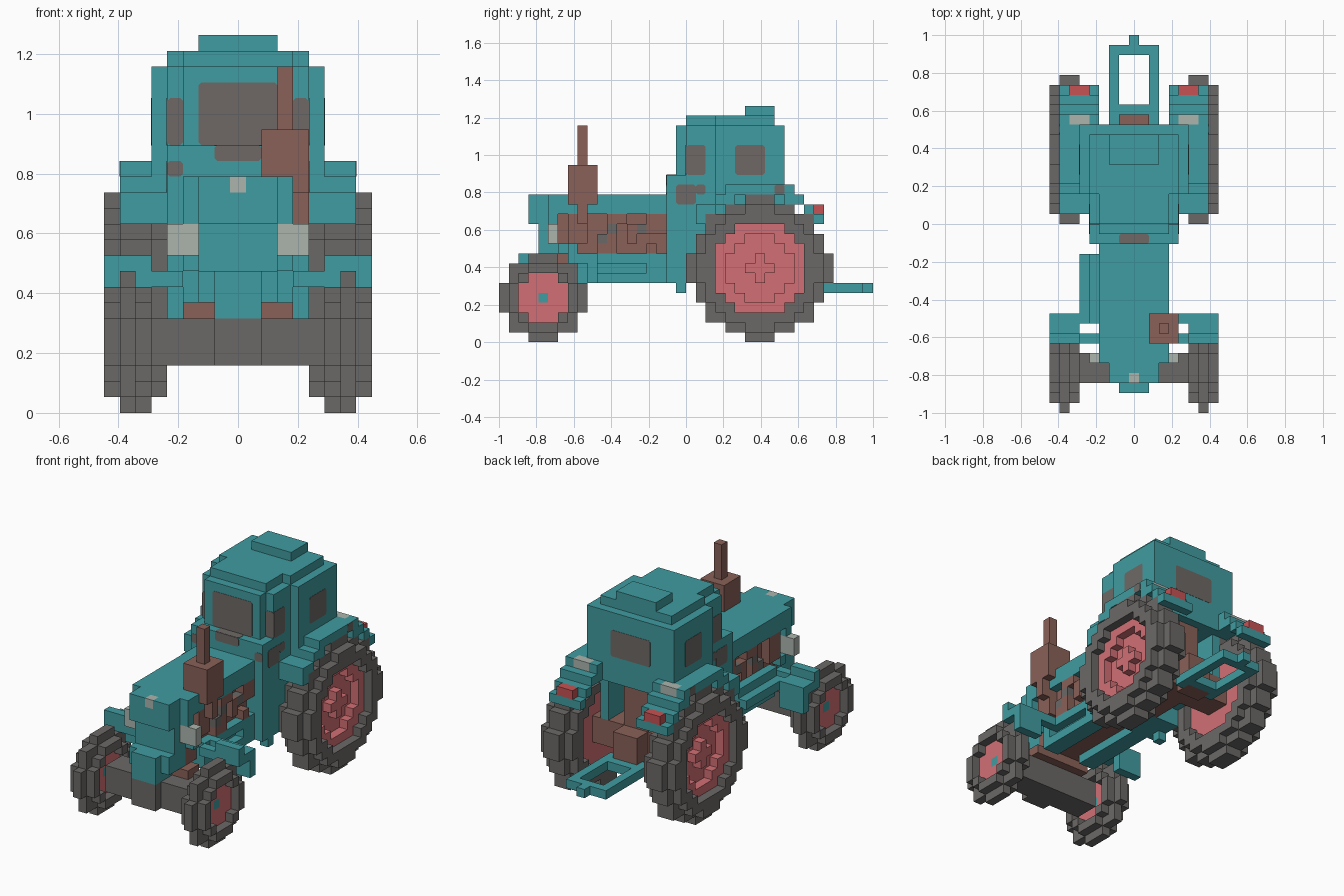
import bpy, bmesh, math
from mathutils import Vector

if "Cube" in bpy.data.objects:
    bpy.data.objects.remove(bpy.data.objects["Cube"], do_unlink=True)

U = 2 / 38                          # block size
ORIGIN = Vector((-8.5, -19, 0))     # grid corner, in blocks
filled = set()                      # blocks already used by a part


def material(name, rgb):
    lin = [((c / 255 + 0.055) / 1.055) ** 2.4 for c in rgb] + [1]
    m = bpy.data.materials.new(name)
    m.use_nodes = True
    m.diffuse_color = lin
    m.node_tree.nodes["Principled BSDF"].inputs["Base Color"].default_value = lin
    return m


TEAL = material("teal paint", (64, 156, 161))
TYRE = material("tyre grey", (107, 105, 103))
RIM = material("rim pink", (210, 112, 117))
BROWN = material("engine brown", (138, 97, 88))
LAMP = material("lamp grey", (172, 181, 173))
RED = material("tail lamp red", (198, 82, 83))
GLASS = material("window grey", (110, 105, 102))


def finish(name, bm, mat):
    bmesh.ops.recalc_face_normals(bm, faces=bm.faces)
    me = bpy.data.meshes.new(name)
    bm.to_mesh(me)
    bm.free()
    me.materials.append(mat)
    ob = bpy.data.objects.new(name, me)
    bpy.context.collection.objects.link(ob)


def box(x0, x1, y0, y1, z0, z1):
    return {(x, y, z) for x in range(x0, x1) for y in range(y0, y1) for z in range(z0, z1)}


def disc(x0, x1, cy, cz, r, hole=0):
    """Wheel slice: blocks whose centre lies between two radii."""
    n = math.ceil(r)
    return {(x, cy + a, cz + b) for x in range(x0, x1) for a in range(-n, n + 1)
            for b in range(-n, n + 1) if hole * hole < a * a + b * b + 0.01 <= r * r}


def blocks(name, mat, cells):
    """Skin a set of grid blocks with only its outer faces."""
    cells = cells - filled
    filled.update(cells)
    bm = bmesh.new()
    verts = {}
    for c in cells:
        for axis in range(3):
            for side in (0, 1):
                n = list(c)
                n[axis] += 2 * side - 1
                if tuple(n) in cells:
                    continue
                a, b = (axis + 1) % 3, (axis + 2) % 3
                loop = []
                for da, db in ((0, 0), (1, 0), (1, 1), (0, 1)):
                    p = list(c)
                    p[axis] += side
                    p[a] += da
                    p[b] += db
                    p = tuple(p)
                    if p not in verts:
                        verts[p] = bm.verts.new((Vector(p) + ORIGIN) * U)
                    loop.append(verts[p])
                bm.faces.new(loop if side else loop[::-1])
    bmesh.ops.dissolve_limit(bm, angle_limit=0.01, verts=bm.verts, edges=bm.edges)
    finish(name, bm, mat)


def flip(cells):
    return {(16 - x, y, z) for x, y, z in cells}


def pair(name, mat, cells):
    blocks("right_" + name, mat, cells)
    blocks("left_" + name, mat, flip(cells))


def pane(name, axis, at, out, a0, a1, b0, b1):
    """Thin plate with clipped corners, lying on a block face."""
    c, t = 0.18, 0.03
    ring = [(a0 + c, b0), (a1 - c, b0), (a1, b0 + c), (a1, b1 - c),
            (a1 - c, b1), (a0 + c, b1), (a0, b1 - c), (a0, b0 + c)]
    bm = bmesh.new()
    vs = []
    for a, b in ring:
        p = [a, b]
        p.insert(axis, at)
        vs.append(bm.verts.new((Vector(p) + ORIGIN) * U))
    ext = bmesh.ops.extrude_face_region(bm, geom=[bm.faces.new(vs)])
    move = Vector((0, 0, 0))
    move[axis] = out * t * U
    bmesh.ops.translate(bm, vec=move, verts=[v for v in ext["geom"] if isinstance(v, bmesh.types.BMVert)])
    finish(name, bm, GLASS)


# Front wheels: shoulders stepped below the tread
pair("front_hub", TEAL, box(1, 2, 4, 5, 4, 5))
pair("front_rim", RIM, disc(1, 2, 4, 4, 2.3))
pair("front_tyre", TYRE, disc(0, 3, 4, 4, 3.2, 2.3) | disc(1, 2, 4, 4, 4.3, 2.3))

# Rear wheels: two-step rim with a raised cross
pair("rear_rim", RIM, disc(2, 3, 26, 7, 4.5) | disc(1, 2, 26, 7, 4.5, 3.3) | disc(1, 2, 26, 7, 1.1))
pair("rear_tyre", TYRE, disc(0, 4, 26, 7, 6.1, 4.5) | disc(1, 3, 26, 7, 7.2, 4.5))

# Axles
blocks("front_axle", TYRE, box(3, 14, 3, 6, 3, 6) | box(7, 10, 2, 6, 3, 6))
blocks("rear_axle", BROWN, box(3, 14, 25, 28, 6, 9))

# Lamps and badge
blocks("hood_badge", LAMP, box(8, 9, 3, 4, 14, 15))
pair("headlight", LAMP, box(4, 6, 5, 6, 10, 12))
pair("work_light", LAMP, box(2, 4, 29, 30, 15, 16))
pair("tail_light", RED, box(2, 4, 32, 33, 13, 14))

# Exhaust
blocks("exhaust", BROWN, box(10, 13, 7, 10, 14, 18) | box(11, 12, 8, 9, 18, 22) | box(12, 13, 8, 9, 12, 14))

# Hood, nose and bumper
blocks("hood", TEAL, box(5, 12, 5, 17, 13, 15) | box(6, 11, 3, 5, 12, 15) | box(5, 12, 5, 6, 12, 13))
blocks("nose", TEAL, box(6, 11, 4, 6, 9, 12) | box(6, 11, 3, 6, 7, 9) | box(7, 10, 2, 6, 6, 9)
       | box(5, 12, 6, 7, 9, 10))

# Chassis rails and the stepped tank on the right side
pair("chassis_rail", TEAL, box(5, 6, 8, 17, 6, 9) - box(5, 6, 9, 15, 7, 8) | box(6, 7, 8, 17, 6, 9))
blocks("side_step", TEAL, box(4, 5, 9, 16, 9, 10) | box(3, 5, 9, 16, 8, 9))

# Engine with side lumps and grey fittings, and the mount above the front axle
pair("engine_fitting", TYRE, box(5, 6, 10, 11, 10, 11) | box(5, 6, 11, 12, 11, 12) | box(5, 6, 14, 15, 11, 12))
lumps = box(5, 6, 7, 9, 10, 13) | box(5, 6, 10, 12, 9, 11) | box(5, 6, 11, 13, 12, 13) \
    | box(5, 6, 13, 14, 10, 12) | box(5, 6, 15, 17, 11, 13) | box(5, 6, 15, 16, 9, 10)
blocks("engine", BROWN, box(6, 11, 6, 17, 7, 13) | lumps | flip(lumps))
blocks("axle_mount", BROWN, box(5, 12, 5, 7, 6, 7))

# Front mudguards
pair("mudguard", TEAL, box(0, 3, 7, 8, 9, 10) | box(0, 3, 7, 9, 8, 9) | box(0, 3, 9, 10, 6, 9)
     | box(3, 5, 7, 8, 8, 9) | box(3, 5, 9, 10, 8, 9))

# Cab
blocks("cab", TEAL, box(4, 13, 17, 19, 6, 17) | box(5, 12, 18, 19, 17, 22)
       | box(4, 13, 19, 21, 6, 22) | box(4, 13, 21, 22, 13, 22) | box(3, 14, 22, 29, 14, 22))
blocks("cab_roof", TEAL, box(4, 13, 22, 28, 22, 23) | box(5, 12, 19, 22, 22, 23) | box(6, 11, 25, 28, 23, 24))
pair("cab_step", TEAL, box(4, 5, 18, 19, 5, 6))
pair("inner_panel", TEAL, box(4, 5, 21, 28, 8, 14))

# Rear fenders: thin stepped arches over the wheels
arch = {c for c in disc(1, 5, 26, 7, 8.6, 7.5) if c[2] >= 12 and abs(c[1] - 26) <= 6}
pair("rear_fender", TEAL, arch - box(1, 5, 32, 33, 13, 14))

# Gearbox and drawbar
blocks("gearbox", BROWN, box(7, 10, 21, 28, 6, 14) | box(7, 10, 28, 30, 5, 9))
blocks("drawbar", TEAL, box(6, 11, 29, 37, 5, 6) - box(7, 10, 31, 36, 5, 6) | box(8, 9, 37, 38, 5, 6))

# Windows
pane("windshield", 1, 18, -1, 6, 11, 17, 21)
pane("windshield_lower", 1, 17, -1, 7, 10, 16, 17)
pane("windshield_sill", 2, 17, 1, 7, 10, 17, 18)
pane("rear_window", 1, 29, 1, 6, 11, 17, 20)
for side, s in (("right", -1), ("left", 1)):
    cab_x, door_x = 8.5 + s * 4.5, 8.5 + s * 5.5
    lo, hi = sorted((8.5 + s * 3.5, cab_x))
    pane(side + "_corner_window", 1, 19, -1, lo, hi, 17, 20)
    pane(side + "_corner_window_lower", 1, 17, -1, lo, hi, 15, 16)
    pane(side + "_front_side_window", 0, cab_x, s, 19, 21, 17, 20)
    pane(side + "_lower_side_window", 0, cab_x, s, 18, 20, 14, 16)
    pane(side + "_lower_side_window_end", 0, cab_x, s, 20, 21, 15, 16)
    pane(side + "_door_window", 0, door_x, s, 24, 27, 17, 20)
    pane(side + "_work_light_bracket", 0, 8.5 + s * 7.5, s, 28, 29, 15, 16)
